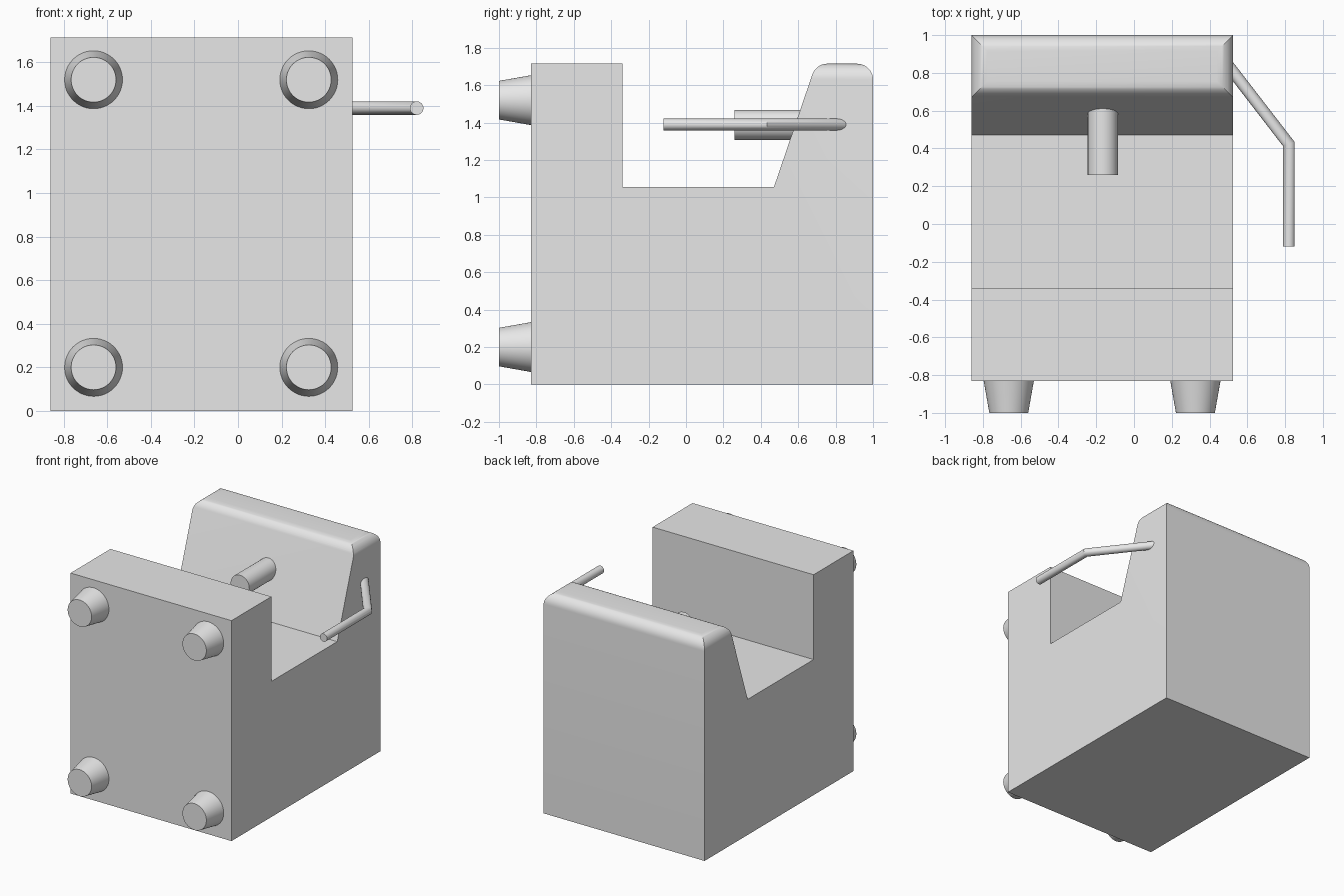
import bpy, bmesh, math
from mathutils import Vector, Matrix

cube = bpy.data.objects.get("Cube")
if cube:
    bpy.data.objects.remove(cube, do_unlink=True)

grey = bpy.data.materials.new("light grey")
grey.use_nodes = True
grey.diffuse_color = (0.8, 0.8, 0.8, 1)
grey.node_tree.nodes["Principled BSDF"].inputs["Base Color"].default_value = (0.8, 0.8, 0.8, 1)

LEFT, RIGHT, FRONT, BACK, TOP = 0.525, -0.86, -0.83, 1.0, 1.715
FLOOR, RADIUS = 1.055, 0.085


def finish(name, bm):
    bmesh.ops.recalc_face_normals(bm, faces=bm.faces)
    mesh = bpy.data.meshes.new(name)
    bm.to_mesh(mesh)
    bm.free()
    obj = bpy.data.objects.new(name, mesh)
    bpy.context.collection.objects.link(obj)
    mesh.materials.append(grey)
    return obj


def smooth(obj):
    bpy.ops.object.select_all(action='DESELECT')
    obj.select_set(True)
    bpy.context.view_layer.objects.active = obj
    bpy.ops.object.shade_smooth_by_angle(angle=math.radians(30))


def loft(name, rings):
    """Skin a list of equal rings and cap both ends."""
    bm = bmesh.new()
    loops = [[bm.verts.new(p) for p in ring] for ring in rings]
    n = len(loops[0])
    for a, b in zip(loops, loops[1:]):
        for i in range(n):
            j = (i + 1) % n
            bm.faces.new((a[i], a[j], b[j], b[i]))
    bm.faces.new(loops[0])
    bm.faces.new(loops[-1])
    return finish(name, bm)


def arc(cx, cz, r, start, end, steps=10):
    angles = [math.radians(start + (end - start) * i / steps) for i in range(steps + 1)]
    return [(cx + r * math.cos(a), cz + r * math.sin(a)) for a in angles]


def cone(name, x, z, y0, y1, r0, r1):
    """Round bar running along y."""
    rings = [[(x + u, y, z + w) for u, w in arc(0, 0, r, 0, 360, 48)[:-1]]
             for y, r in ((y0, r0), (y1, r1))]
    smooth(loft(name, rings))


# Body: side profile with a notch, a sloping inner wall and a rounded back top
profile = [(FRONT, 0), (FRONT, TOP), (-0.34, TOP), (-0.34, FLOOR), (0.47, FLOOR)]
slope_angle = math.degrees(math.atan2(0.225, TOP - FLOOR))
front_centre = 0.695 + RADIUS * math.tan(math.radians(45 - slope_angle / 2))
profile += arc(front_centre, TOP - RADIUS, RADIUS, 180 - slope_angle, 90)
profile += arc(BACK - RADIUS, TOP - RADIUS, RADIUS, 90, 0)
profile.append((BACK, 0))
body = loft("body", [[(x, y, z) for y, z in profile] for x in (RIGHT, LEFT)])

# Round the two side edges of the back wall top
for edge, side in ((LEFT, 1), (RIGHT, -1)):
    section = [(-RADIUS + u, w) for u, w in arc(0, TOP - RADIUS, RADIUS, 0, 90)]
    section += [(-RADIUS, TOP + 0.1), (0.1, TOP + 0.1), (0.1, TOP - RADIUS)]
    cutter = loft("edge_cutter", [[(edge + side * u, y, w) for u, w in section]
                                  for y in (0.4, 1.2)])
    cutter.hide_render = True
    mod = body.modifiers.new("round", 'BOOLEAN')
    mod.operation, mod.solver, mod.object = 'DIFFERENCE', 'EXACT', cutter
    bpy.ops.object.select_all(action='DESELECT')
    body.select_set(True)
    bpy.context.view_layer.objects.active = body
    bpy.ops.object.modifier_apply(modifier=mod.name)
    bpy.data.objects.remove(cutter, do_unlink=True)
smooth(body)

# Four tapered feet on the front
for x, across in ((-0.663, "right"), (0.325, "left")):
    for z, level in ((0.2, "lower"), (1.52, "upper")):
        cone(f"{level}_{across}_foot", x, z, FRONT, -1.0, 0.133, 0.103)

# Peg standing out of the sloping wall
cone("peg", -0.165, 1.388, 0.26, 0.7, 0.08, 0.08)

# Bent side rod with a mitred elbow
start, bend, end = Vector((LEFT, 0.805)), Vector((0.82, 0.423)), Vector((0.82, -0.12))
along = (bend - start).normalized()
normal = Vector((-along.y, along.x))
straight = Vector((1, 0))
mitre = (normal + straight) / (1 + normal.dot(straight))
wall = Vector((0, 1 / normal.y))
rod_rings = []
for p, m in ((start, wall), (bend, mitre), (end, straight)):
    rod_rings.append([(p.x + m.x * u, p.y + m.y * u, 1.39 + w)
                      for u, w in arc(0, 0, 0.031, 0, 360, 32)[:-1]])
smooth(loft("side_rod", rod_rings))
